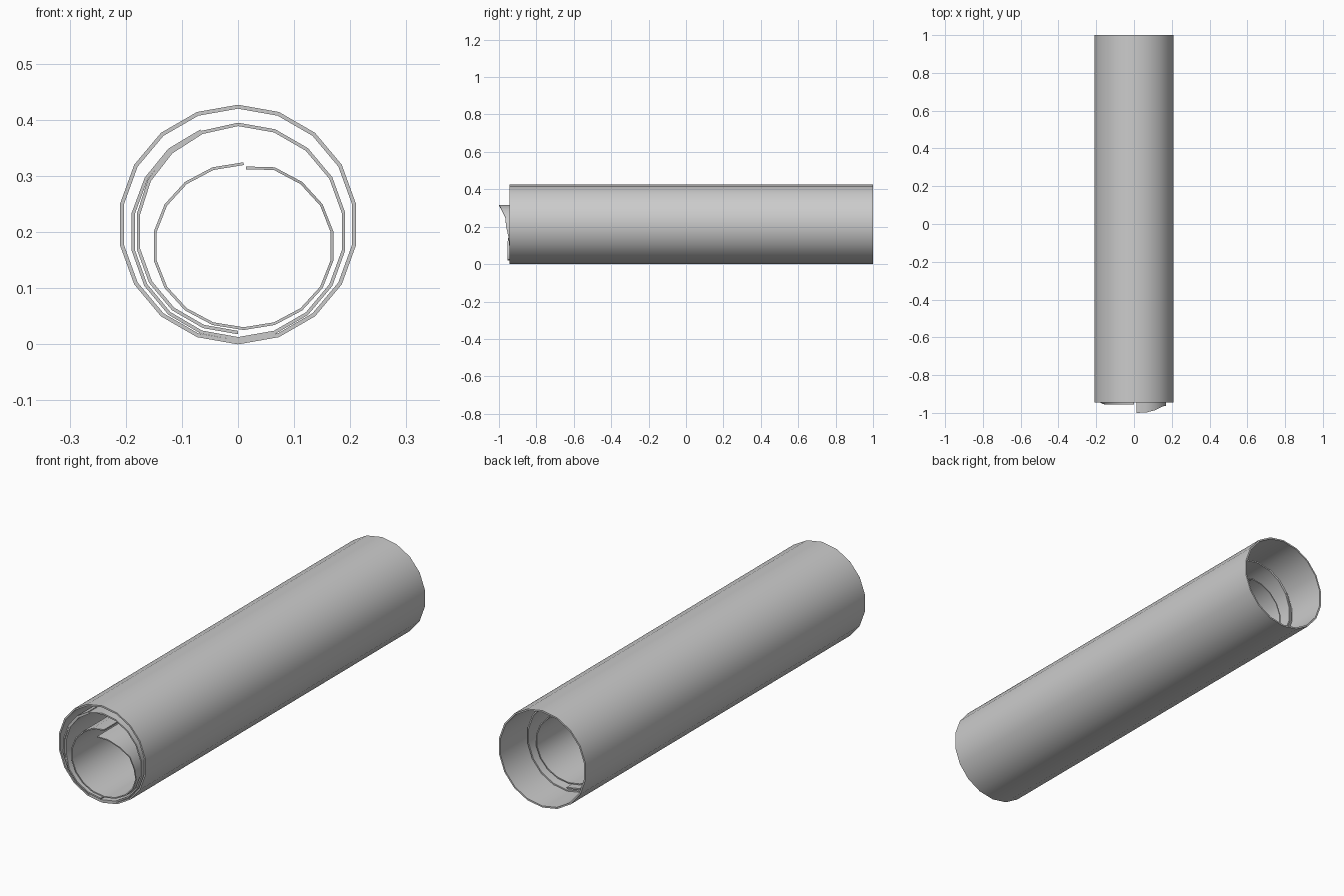
import bpy, bmesh, math
from mathutils import Vector

if "Cube" in bpy.data.objects:
    bpy.data.objects.remove(bpy.data.objects["Cube"])


def sheet(name, path, fronts, back, thick, closed=False):
    """Thick sheet following an (x, z) path, running along y from fronts[i] to back."""
    n = len(path)
    pts = [Vector(p) for p in path]
    bm = bmesh.new()
    rings = []
    for i, p in enumerate(pts):
        a = pts[(i - 1) % n] if closed else pts[max(i - 1, 0)]
        b = pts[(i + 1) % n] if closed else pts[min(i + 1, n - 1)]
        t = (b - a).normalized()
        off = Vector((-t.y, t.x)) * thick / 2
        o, q = p + off, p - off
        rings.append([bm.verts.new((c.x, y, c.y)) for c, y in
                      ((o, fronts[i]), (o, back), (q, back), (q, fronts[i]))])
    for i in range(n if closed else n - 1):
        r, s = rings[i], rings[(i + 1) % n]
        for k in range(4):
            m = (k + 1) % 4
            bm.faces.new((r[k], r[m], s[m], s[k]))
    if not closed:
        bm.faces.new(rings[0])
        bm.faces.new(rings[-1][::-1])
    bmesh.ops.recalc_face_normals(bm, faces=bm.faces)
    me = bpy.data.meshes.new(name)
    bm.to_mesh(me)
    bm.free()
    ob = bpy.data.objects.new(name, me)
    bpy.context.collection.objects.link(ob)
    bpy.ops.object.select_all(action='DESELECT')
    ob.select_set(True)
    bpy.context.view_layer.objects.active = ob
    bpy.ops.object.shade_smooth_by_angle(angle=math.radians(35))
    return ob


def lerp_keys(keys, k):
    for (k0, v0), (k1, v1) in zip(keys, keys[1:]):
        if k <= k1:
            return v0 + (v1 - v0) * (k - k0) / (k1 - k0)
    return keys[-1][1]


STEP = math.radians(20)
FRONT = -0.945

# Outer tube, 18 sides
R, T = 0.2135, 0.007
tube = [((R - T / 2) * math.sin(i * STEP), R + (R - T / 2) * math.cos(i * STEP))
        for i in range(18)]
sheet("outer_tube", tube, [FRONT] * 18, 1.0, T, closed=True)

# Middle sheet, rolled about one and a half turns from the bottom
keys = [(0, .180), (5, .180), (7, .185), (9, .191), (18, .191), (24, .189), (26, .191)]
roll = []
for k in range(27):
    r = lerp_keys(keys, k)
    roll.append((-r * math.sin(k * STEP), 0.201 - r * math.cos(k * STEP)))
sheet("middle_rolled_sheet", roll,
      [-0.955 if k < 4 else FRONT for k in range(27)], 0.83, 0.006)

# Inner sheet, one turn, with its free corner pulled forward
curl = [(0.01 - 0.16 * math.sin(k * STEP), 0.175 + 0.147 * math.cos(k * STEP))
        for k in range(18)] + [(0.014, 0.3145)]
corner = [-0.95, -0.962, -0.966, -0.985, -0.998, -1.0]
sheet("inner_curled_sheet", curl, [FRONT] * 13 + corner, 0.80, 0.005)
